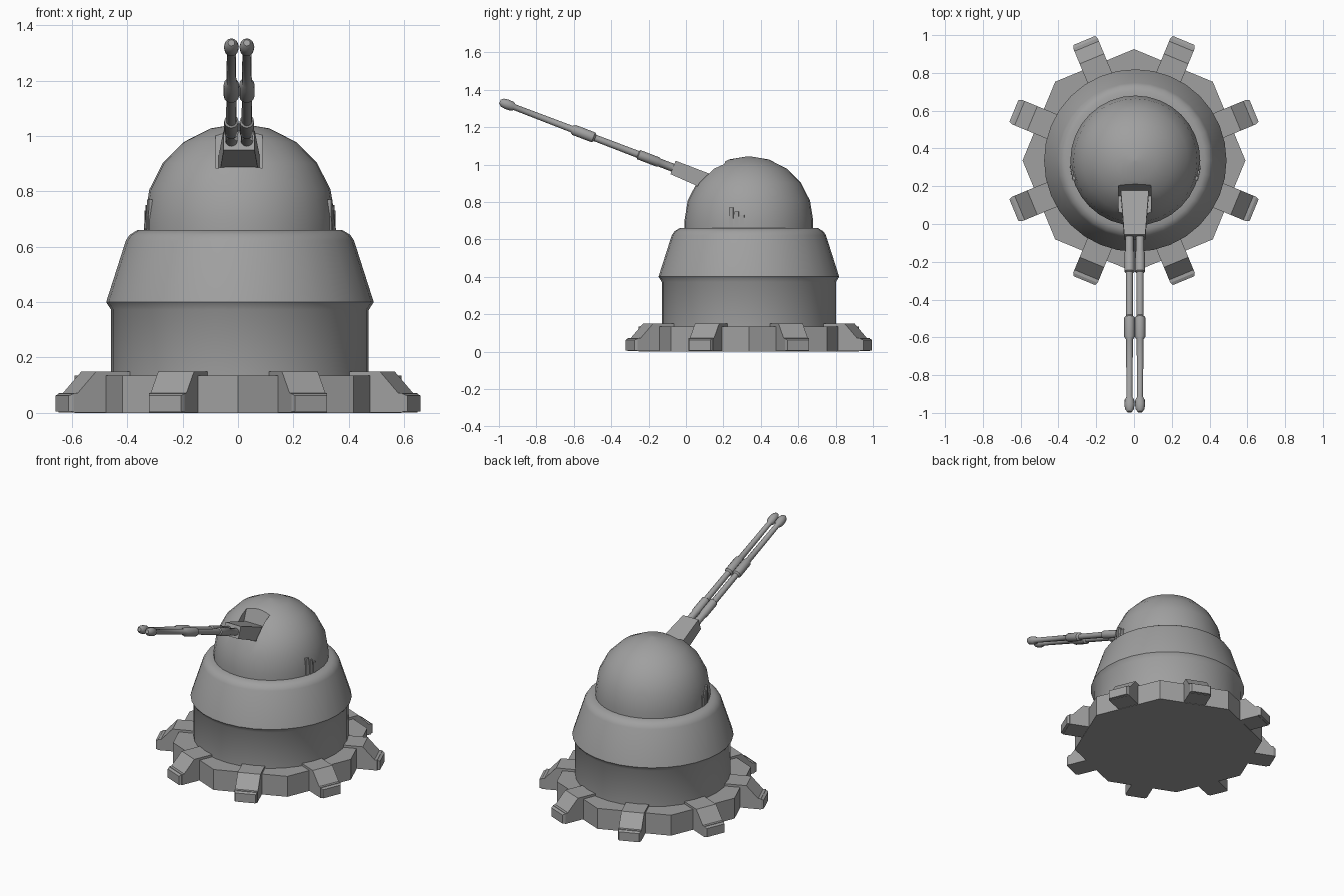
import bpy, bmesh, math
from mathutils import Matrix, Vector

if "Cube" in bpy.data.objects:
    bpy.data.objects.remove(bpy.data.objects["Cube"])

CY = 0.336                      # turret axis in y
TILT = math.radians(20.9)       # gun elevation

grey = bpy.data.materials.new("plain grey")
grey.use_nodes = True
grey.diffuse_color = (0.35, 0.35, 0.35, 1)
grey.node_tree.nodes["Principled BSDF"].inputs["Base Color"].default_value = (0.35, 0.35, 0.35, 1)


def finish(name, bm, matrix, smooth=None):
    """Turn a bmesh into a named object, optionally smooth by angle."""
    bmesh.ops.recalc_face_normals(bm, faces=bm.faces)
    mesh = bpy.data.meshes.new(name)
    bm.to_mesh(mesh)
    bm.free()
    mesh.materials.append(grey)
    obj = bpy.data.objects.new(name, mesh)
    bpy.context.collection.objects.link(obj)
    obj.matrix_world = matrix
    if smooth:
        bpy.ops.object.select_all(action='DESELECT')
        obj.select_set(True)
        bpy.context.view_layer.objects.active = obj
        bpy.ops.object.shade_smooth_by_angle(angle=math.radians(smooth))
    return obj


def lathe(name, profile, sides, matrix, smooth=None):
    """Closed solid from (radius, height) rings around local z."""
    bm = bmesh.new()
    rings = []
    for r, z in profile:
        angles = [math.tau * i / sides for i in range(sides)]
        rings.append([bm.verts.new((r * math.cos(a), r * math.sin(a), z)) for a in angles])
    for low, high in zip(rings, rings[1:]):
        for i in range(sides):
            j = (i + 1) % sides
            bm.faces.new((low[i], low[j], high[j], high[i]))
    bm.faces.new(rings[0][::-1])
    bm.faces.new(rings[-1])
    return finish(name, bm, matrix, smooth)


def loft(name, sections, matrix):
    """Solid skinned through matching point loops."""
    bm = bmesh.new()
    loops = [[bm.verts.new(p) for p in s] for s in sections]
    n = len(loops[0])
    for a, b in zip(loops, loops[1:]):
        for i in range(n):
            bm.faces.new((a[i], a[(i + 1) % n], b[(i + 1) % n], b[i]))
    bm.faces.new(loops[0][::-1])
    bm.faces.new(loops[-1])
    return finish(name, bm, matrix)


def rect(half, low, high, y):
    return [(-half, y, low), (half, y, low), (half, y, high), (-half, y, high)]


base_at = Matrix.Translation((0, CY, 0))
turret_at = Matrix.Translation((0.007, CY, 0))

# Octagonal ground plate
lathe("base_plate", [(0.59, 0), (0.59, 0.135)], 8, base_at)

# Eight wedge feet around the plate
foot_profile = [(0.45, 0.002), (0.45, 0.15), (0.583, 0.15), (0.655, 0.072),
                (0.672, 0.072), (0.672, 0.002)]
for k in range(8):
    turn = base_at @ Matrix.Rotation(math.tau * (k + 0.5) / 8, 4, 'Z')
    loft(f"foot_{k + 1}", [[(r, y, z) for r, z in foot_profile] for y in (-0.07, 0.07)], turn)
    cap = [(0.67, 0.07, 0.07), (0.688, 0.062, 0.062)]
    loft(f"foot_cap_{k + 1}",
         [[(r, -w, 0.005), (r, w, 0.005), (r, w, h), (r, -w, h)] for r, w, h in cap], turn)

# Drum with flared collar
lathe("drum_body", [(0.465, 0.1), (0.465, 0.372), (0.483, 0.4), (0.412, 0.622),
                    (0.398, 0.643), (0.37, 0.66), (0.33, 0.66)], 32, turret_at, 35)

# Dome cap in eighteen degree rings
dome_r, dome_z = 0.344, 0.7
rings = [(dome_r, 0.64)]
for step in range(5):
    a = math.radians(18 * step)
    rings.append((dome_r * math.cos(a), dome_z + dome_r * math.sin(a)))
rings.append((0.005, dome_z + dome_r))
dome = lathe("dome", rings, 32, turret_at, 35)

# Gun frame: local y runs from muzzle to breech, origin at the mount front
gun_at = Matrix.Translation((0.004, -0.07, 0.983)) @ Matrix.Rotation(-TILT, 4, 'X')

# Slot in the dome for the gun mount
cutter = loft("slot_cutter", [rect(0.085, -0.045, 0.4, -0.1), rect(0.085, -0.045, 0.4, 0.25)], gun_at)
cutter.hide_render = True
cutter.hide_viewport = True
cut = dome.modifiers.new("gun_slot", 'BOOLEAN')
cut.operation = 'DIFFERENCE'
cut.solver = 'EXACT'
cut.object = cutter

# Tapered gun mount
loft("gun_mount", [rect(0.056, -0.037, 0.04, 0), rect(0.075, -0.05, 0.04, 0.27)], gun_at)

# Twin barrels with base sleeve, middle sleeve and muzzle
barrel = [(0.022, -0.03), (0.022, 0.08), (0.026, 0.085), (0.026, 0.195), (0.019, 0.2),
          (0.018, 0.445), (0.028, 0.455), (0.028, 0.565), (0.018, 0.58), (0.016, 0.905),
          (0.025, 0.92), (0.027, 0.95), (0.023, 0.975), (0.012, 0.99)]
for side, x in (("right", -0.028), ("left", 0.028)):
    aim = gun_at @ Matrix.Translation((x, 0, 0)) @ Matrix.Rotation(math.pi / 2, 4, 'X')
    lathe(f"{side}_barrel", barrel, 12, aim, 40)

# Small vent slats low on both flanks of the dome
for side, sign in (("right", -1), ("left", 1)):
    for k in range(3):
        turn = Matrix.Rotation(sign * math.radians(-6 - 5 * k), 4, 'Z')
        top = 0.73 + 0.02 * k
        loft(f"{side}_vent_{k + 1}",
             [[(sign * r, y, z) for r, z in ((0.33, 0.655), (0.347, 0.655), (0.345, top), (0.33, top))]
              for y in (-0.011, 0.011)], turret_at @ turn)
